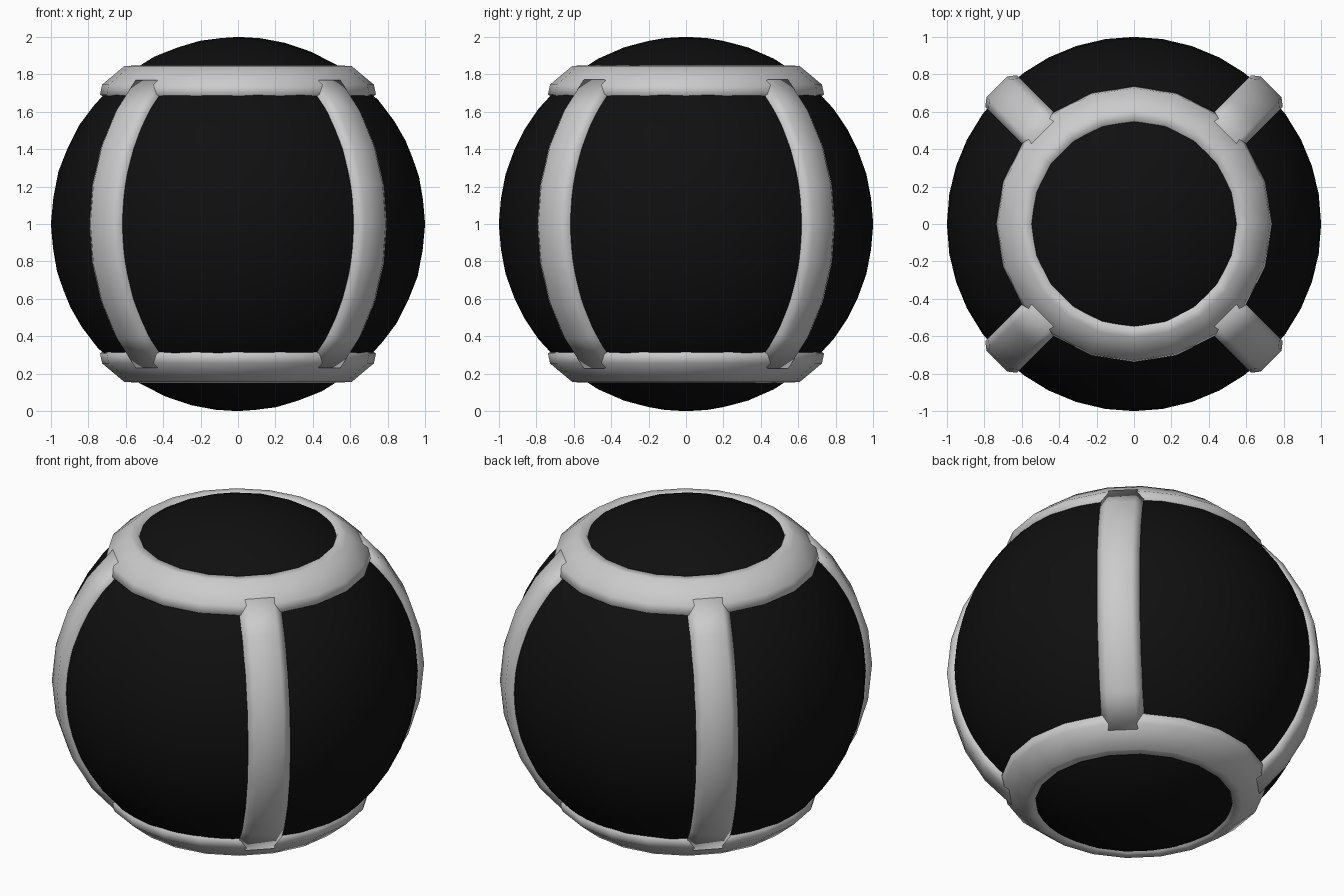
import bpy, bmesh, math
from mathutils import Vector

if "Cube" in bpy.data.objects:
    bpy.data.objects.remove(bpy.data.objects["Cube"])

black = bpy.data.materials.new("black")
black.diffuse_color = (0.005, 0.005, 0.005, 1)
black.use_nodes = True
black.node_tree.nodes["Principled BSDF"].inputs["Base Color"].default_value = black.diffuse_color
CENTRE = Vector((0, 0, 1))

# chamfered band section: (offset across the band, distance from the ball centre)
SECTION = [(-0.10, 0.93), (-0.12, 1.004), (-0.078, 1.037),
           (0.078, 1.037), (0.12, 1.004), (0.10, 0.93)]


def band(name, frames, closed):
    """Sweep the section through (outward, across) direction pairs."""
    bm = bmesh.new()
    rows = [[bm.verts.new(CENTRE + out * r + side * t) for t, r in SECTION]
            for out, side in frames]
    n, m = len(rows), len(SECTION)
    for i in range(n if closed else n - 1):
        a, b = rows[i], rows[(i + 1) % n]
        for j in range(m):
            k = (j + 1) % m
            bm.faces.new((a[j], a[k], b[k], b[j]))
    if not closed:
        bm.faces.new(rows[0])
        bm.faces.new(rows[-1])
    bmesh.ops.recalc_face_normals(bm, faces=bm.faces)
    mesh = bpy.data.meshes.new(name)
    bm.to_mesh(mesh)
    bm.free()
    mesh.shade_smooth()
    ob = bpy.data.objects.new(name, mesh)
    bpy.context.collection.objects.link(ob)


def direction(azimuth, elevation):
    c = math.cos(elevation)
    return Vector((c * math.cos(azimuth), c * math.sin(azimuth), math.sin(elevation)))


# ball
bpy.ops.mesh.primitive_ico_sphere_add(subdivisions=4, radius=1, location=CENTRE)
ball = bpy.context.object
ball.name = "ball"
ball.data.shade_smooth()
ball.data.materials.append(black)

# upper and lower rings
for name, tilt in (("upper_ring", math.radians(50)), ("lower_ring", math.radians(-50))):
    frames = []
    for i in range(20):
        a = math.tau * i / 20
        frames.append((direction(a, tilt), direction(a, tilt + math.pi / 2)))
    band(name, frames, True)

# four upright ribs on the diagonals, ends buried in the rings
for q in range(4):
    a = math.radians(45 + 90 * q)
    across = Vector((-math.sin(a), math.cos(a), 0))
    frames = [(direction(a, math.radians(-48 + 12 * i)), across) for i in range(9)]
    band(f"rib_{q + 1}", frames, False)
